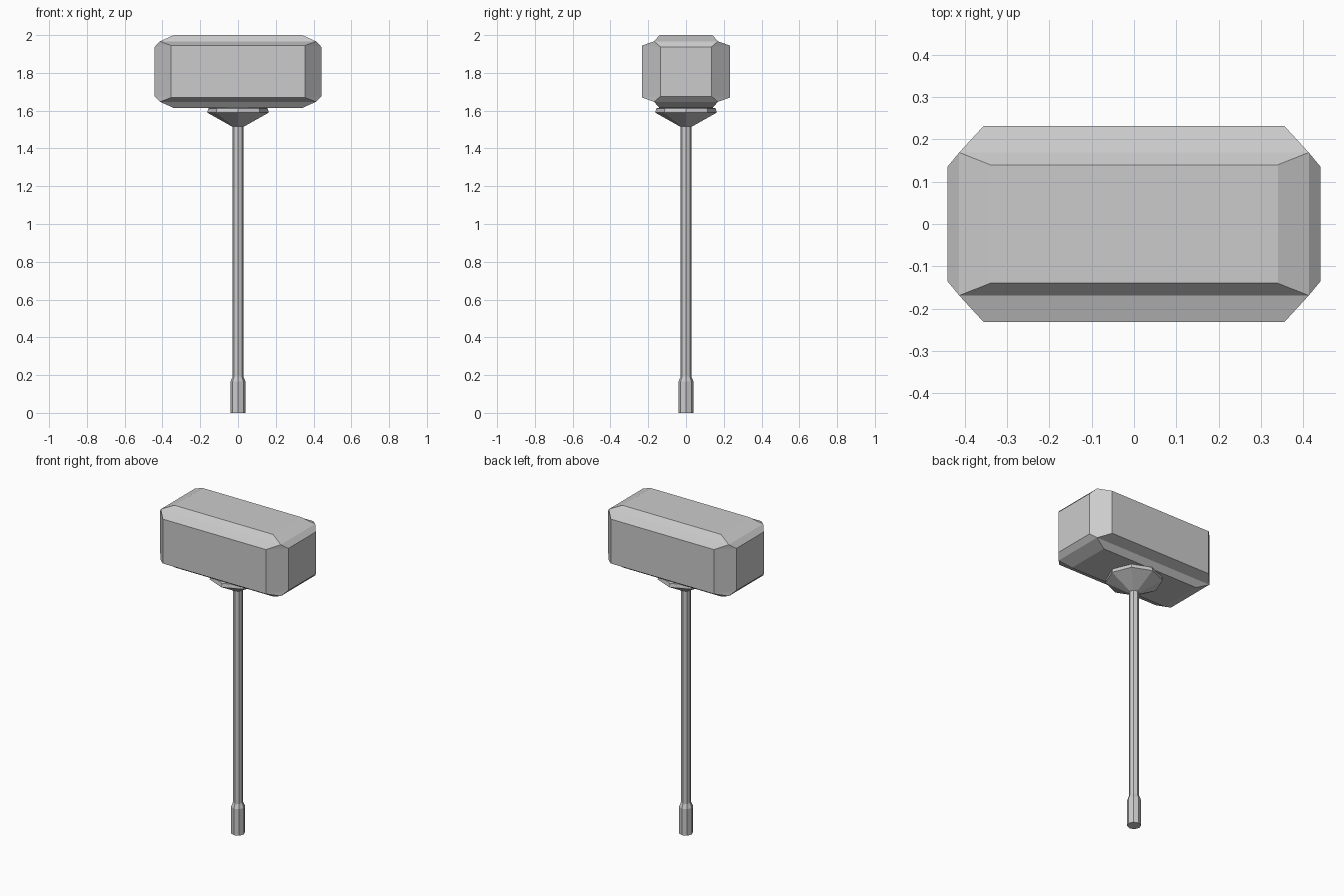
import bpy
from math import cos, sin, tau

if "Cube" in bpy.data.objects:
    bpy.data.objects.remove(bpy.data.objects["Cube"])


def make_object(name, verts, faces):
    mesh = bpy.data.meshes.new(name)
    mesh.from_pydata(verts, [], faces)
    mesh.update()
    obj = bpy.data.objects.new(name, mesh)
    bpy.context.collection.objects.link(obj)
    return obj


def lathe(name, profile, sides=8):
    """Closed low-poly solid from (radius, z) points, listed bottom to top."""
    verts = [(r * cos(tau * i / sides), r * sin(tau * i / sides), z)
             for r, z in profile for i in range(sides)]
    faces = [tuple(reversed(range(sides))),
             tuple(range(len(verts) - sides, len(verts)))]
    for k in range(len(profile) - 1):
        for i in range(sides):
            j = (i + 1) % sides
            a, b = k * sides, (k + 1) * sides
            faces.append((a + i, a + j, b + j, b + i))
    return make_object(name, verts, faces)


# Hammer head: one octant of chamfered block, mirrored on all three axes
MID = 1.807
H = 2.0 - MID
F, S = (0.355, -0.232), (0.441, -0.135)      # ends of the upright corner bevel
C, T = (0.413, -0.169), (0.34, -0.14)        # bevel meeting point, top corner
zf, zs, zc = 0.138, 0.131, 0.16
head_verts = [
    (0, F[1], 0), (*F, 0), (*S, 0), (S[0], 0, 0),
    (0, F[1], zf), (*F, zf), (*S, zs), (S[0], 0, zs),
    (0, C[1], zc), (*C, zc), (C[0], 0, zc),
    (0, T[1], H), (*T, H), (T[0], 0, H), (0, 0, H)]
head_faces = [
    (0, 1, 5, 4), (1, 2, 6, 5), (2, 3, 7, 6),      # upright faces
    (4, 5, 9, 8), (5, 6, 9), (6, 7, 10, 9),        # outer bevels
    (8, 9, 12, 11), (9, 10, 13, 12),               # inner bevels
    (11, 12, 13, 14)]                              # top
head = make_object("hammer_head", head_verts, head_faces)
head.location.z = MID
mirror = head.modifiers.new("mirror", 'MIRROR')
mirror.use_axis = (True, True, True)
mirror.merge_threshold = 0.0005

# Flared collar under the head
lathe("collar", [(0.03, 1.515), (0.162, 1.589), (0.158, 1.612), (0.12, 1.62)])

# Shaft with thicker grip at the foot
lathe("handle", [(0.04, 0), (0.04, 0.165), (0.029, 0.192), (0.029, 1.53)])
